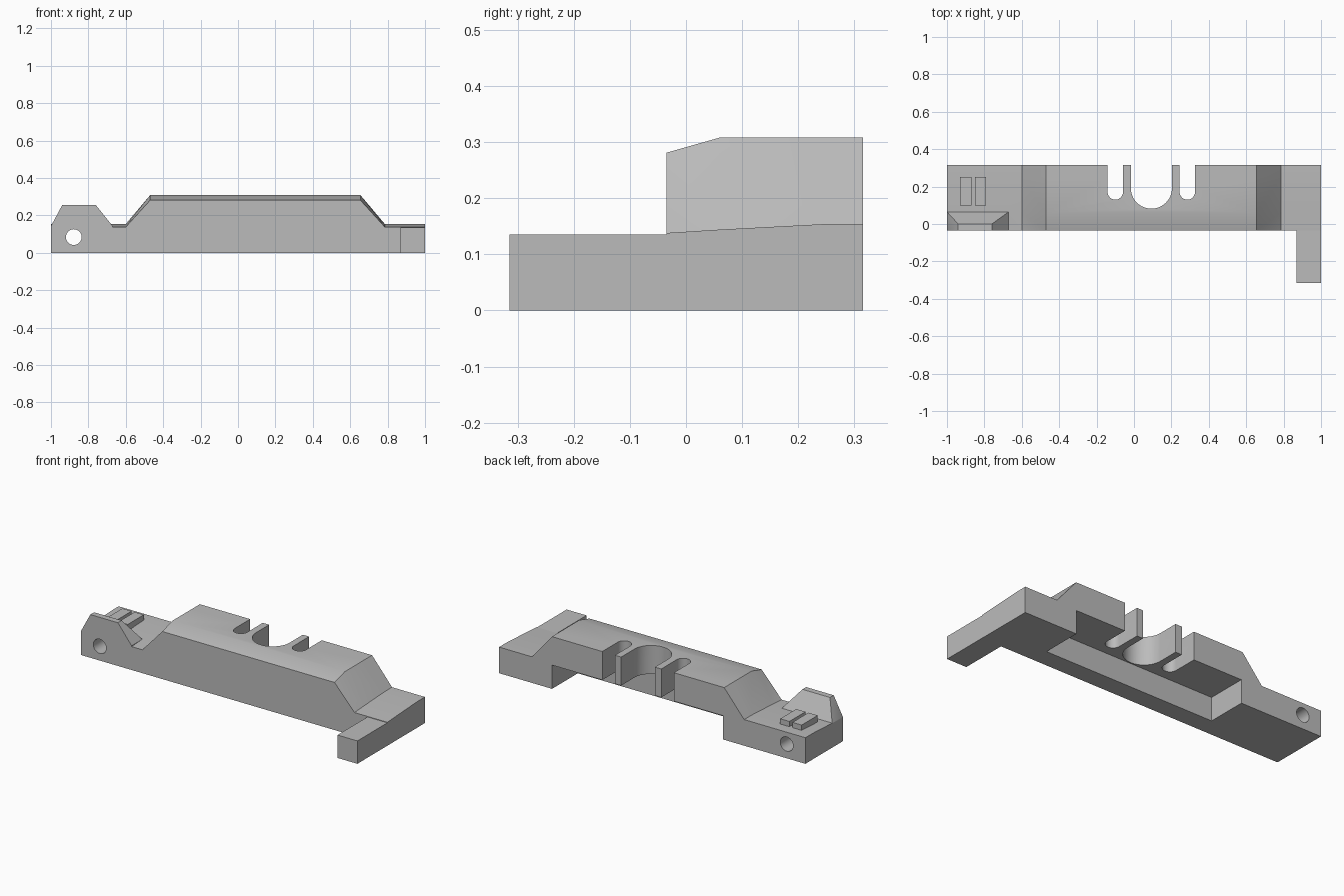
import bpy, bmesh, math

if "Cube" in bpy.data.objects:
    bpy.data.objects.remove(bpy.data.objects["Cube"], do_unlink=True)

GREY = (0.5, 0.5, 0.5, 1)
grey = bpy.data.materials.new("plain grey")
grey.use_nodes = True
grey.diffuse_color = GREY
grey.node_tree.nodes["Principled BSDF"].inputs["Base Color"].default_value = GREY


def loft(name, sections):
    """Solid skinned through matching closed rings of 3D points."""
    bm = bmesh.new()
    rings = [[bm.verts.new(p) for p in ring] for ring in sections]
    bm.faces.new(rings[0])
    bm.faces.new(rings[-1])
    for a, b in zip(rings, rings[1:]):
        for i in range(len(a)):
            j = (i + 1) % len(a)
            bm.faces.new((a[i], a[j], b[j], b[i]))
    # Split the twisted side faces so that booleans stay exact
    bmesh.ops.triangulate(bm, faces=[f for f in bm.faces if len(f.verts) == 4])
    bmesh.ops.recalc_face_normals(bm, faces=bm.faces)
    mesh = bpy.data.meshes.new(name)
    bm.to_mesh(mesh)
    bm.free()
    mesh.materials.append(grey)
    obj = bpy.data.objects.new(name, mesh)
    bpy.context.collection.objects.link(obj)
    return obj


def box(name, x, y, z):
    return loft(name, [[(x[0], y[0], h), (x[1], y[0], h), (x[1], y[1], h), (x[0], y[1], h)]
                       for h in z])


def slot(name, cx, radius, front):
    """Upright round-ended slot, open towards the back."""
    cy = front + radius
    pts = [(cx - radius, 0.4)]
    for i in range(33):
        a = math.pi + math.pi * i / 32
        pts.append((cx + radius * math.cos(a), cy + radius * math.sin(a)))
    pts.append((cx + radius, 0.4))
    return loft(name, [[(x, y, h) for x, y in pts] for h in (0.1, 0.4)])


def combine(target, other, operation):
    mod = target.modifiers.new(operation, "BOOLEAN")
    mod.operation = operation
    mod.solver = "EXACT"
    mod.object = other
    bpy.context.view_layer.objects.active = target
    bpy.ops.object.modifier_apply(modifier=mod.name)
    bpy.data.objects.remove(other, do_unlink=True)


FRONT, BACK = -0.035, 0.315


# Long bar: raised middle with sloped ends, both levels falling towards the front
def bar_section(y, low, high):
    outline = [(-1, 0), (1, 0), (1, low), (0.785, low), (0.655, high),
               (-0.47, high), (-0.6, low), (-1, low)]
    return [(x, y, z) for x, z in outline]


body = loft("bracket_body", [bar_section(FRONT, 0.138, 0.281), bar_section(0.06, 0.144, 0.308),
                             bar_section(0.25, 0.154, 0.308), bar_section(BACK, 0.154, 0.308)])

# Arm reaching forward at the left end
combine(body, box("arm", (0.87, 1), (-0.315, 0), (0, 0.135)), "UNION")

# Bevelled lug above the cross hole
lug = loft("lug", [
    [(-1, FRONT, 0.1), (-0.67, FRONT, 0.1), (-0.67, 0.065, 0.1), (-1, 0.065, 0.1)],
    [(-1, FRONT, 0.143), (-0.67, FRONT, 0.143), (-0.67, 0.065, 0.143), (-1, 0.065, 0.143)],
    [(-0.94, FRONT, 0.255), (-0.76, FRONT, 0.255), (-0.76, 0, 0.255), (-0.94, 0, 0.255)]])
combine(body, lug, "UNION")

# Cavity under the middle, open to the back and below
combine(body, box("cavity", (-0.462, 0.654), (0.075, 0.4), (-0.1, 0.14)), "DIFFERENCE")

# Two narrow slots and a wide round seat
for cx, radius, front in ((-0.1, 0.041, 0.13), (0.285, 0.041, 0.13), (0.093, 0.11, 0.082)):
    combine(body, slot("slot", cx, radius, front), "DIFFERENCE")

# Cross hole through the right end
circle = [(-0.878 + 0.042 * math.cos(a), 0.084 + 0.042 * math.sin(a))
          for a in (math.tau * i / 40 for i in range(40))]
combine(body, loft("hole", [[(x, y, z) for x, z in circle] for y in (-0.2, 0.5)]), "DIFFERENCE")

# Plain raised pads behind the lug
pads = [box("raised_pad", (x, x + 0.06), (0.1, 0.25), (0.13, 0.185)) for x in (-0.93, -0.85)]

# Smooth curves, keep corners sharp
for obj in [body] + pads:
    bpy.ops.object.select_all(action="DESELECT")
    obj.select_set(True)
    bpy.context.view_layer.objects.active = obj
    bpy.ops.object.shade_smooth_by_angle(angle=math.radians(30))
